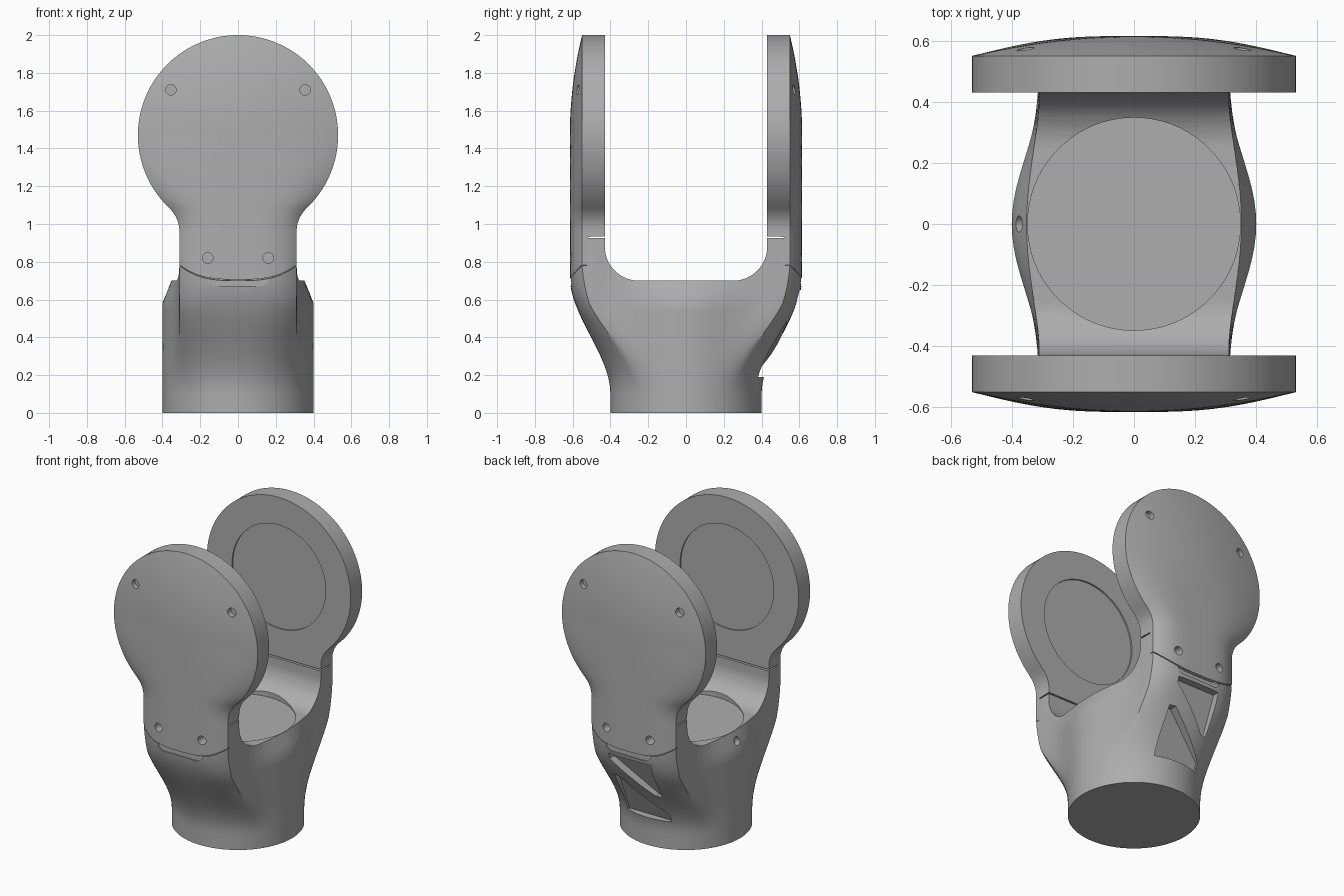
import bpy, bmesh, math
from mathutils import Vector, Matrix

if "Cube" in bpy.data.objects:
    bpy.data.objects.remove(bpy.data.objects["Cube"])

grey = bpy.data.materials.new("matte grey")
grey.use_nodes = True
COLOUR = (0.42, 0.42, 0.42, 1)
grey.diffuse_color = COLOUR
grey.node_tree.nodes["Principled BSDF"].inputs["Base Color"].default_value = COLOUR

RIM, BULGE = 0.55, 0.065       # outer rim depth and crown height of an arm
NECK, DISC, HUB = 0.31, 0.53, 1.47  # neck half width, disc radius, disc centre height


def finish(name, bm):
    bmesh.ops.recalc_face_normals(bm, faces=bm.faces)
    mesh = bpy.data.meshes.new(name)
    bm.to_mesh(mesh)
    bm.free()
    mesh.materials.append(grey)
    obj = bpy.data.objects.new(name, mesh)
    bpy.context.collection.objects.link(obj)
    return obj


def loft(name, rings):
    """Skin a stack of closed rings and cap both ends."""
    bm = bmesh.new()
    loops = [[bm.verts.new(p) for p in ring] for ring in rings]
    n = len(loops[0])
    for a, b in zip(loops, loops[1:]):
        for i in range(n):
            j = (i + 1) % n
            bm.faces.new((a[i], a[j], b[j], b[i]))
    bm.faces.new(loops[0])
    bm.faces.new(loops[-1])
    return finish(name, bm)


def cylinder(name, centre, axis, radius, depth, sides=64):
    bm = bmesh.new()
    turn = Vector(axis).to_track_quat('Z', 'Y').to_matrix().to_4x4()
    bmesh.ops.create_cone(bm, cap_ends=True, segments=sides, radius1=radius, radius2=radius,
                          depth=depth, matrix=Matrix.Translation(centre) @ turn)
    return finish(name, bm)


def carve(obj, cutters):
    for cutter in cutters:
        mod = obj.modifiers.new("cut", 'BOOLEAN')
        mod.operation = 'DIFFERENCE'
        mod.solver = 'EXACT'
        mod.object = cutter
        bpy.context.view_layer.objects.active = obj
        bpy.ops.object.modifier_apply(modifier=mod.name)
        bpy.data.objects.remove(cutter)


def smooth(obj):
    bpy.ops.object.select_all(action='DESELECT')
    obj.select_set(True)
    bpy.context.view_layer.objects.active = obj
    bpy.ops.object.shade_smooth_by_angle(angle=math.radians(28))


def seam_lift(x):
    return 0.08 * min(1, abs(x) / NECK) ** 3


# Body: round foot flaring into a wide saddle with two flat straps
def body_ring(level, rise, inset=False, count=128):
    ring = []
    for i in range(count):
        a = 2 * math.pi * i / count
        cx, cy = 0.4 * math.cos(a), 0.4 * math.sin(a)
        z = level + rise * seam_lift(cx)
        if abs(cx) <= NECK:
            tx = cx
            ty = math.copysign(RIM + BULGE * (1 - (cx / NECK) ** 4), cy)
        else:
            ty = RIM * cy / math.sqrt(0.16 - NECK ** 2)
            swell = 0.09 - max(0, min(0.09, 0.05 * (z - 0.58) / 0.12))
            tx = NECK + swell * (0.5 + 0.5 * math.cos(math.pi * min(abs(ty) / 0.45, 1)))
            tx = math.copysign(tx, cx)
        t = max(0, min(1, (level - 0.1) / 0.62))
        s = t * t * (3 - 2 * t)
        x, y = cx + s * (tx - cx), cy + s * (ty - cy)
        if inset:
            y = max(-0.525, min(0.525, y))
        ring.append((x, y, z))
    return ring


levels = [0, 0.1] + [0.1 + 0.04 * k for k in range(1, 13)] + [0.61, 0.64, 0.67, 0.70]
rings = [body_ring(z, max(0, (z - 0.58) / 0.12)) for z in levels]
rings += [body_ring(0.702, 1, True), body_ring(0.925, 0, True)]
body = loft("forked_body", rings)

# U-shaped opening with rounded corners
fillet = 0.18
arc = [(0.43 - fillet + fillet * math.sin(a), 0.70 + fillet - fillet * math.cos(a))
       for a in [math.pi / 2 * k / 16 for k in range(17)]]
half = arc + [(0.43, 1.3)]
profile = half + [(-y, z) for y, z in reversed(half)]
opening = loft("opening", [[(x, y, z) for y, z in profile] for x in (-0.7, 0.7)])

cutters = [opening,
           cylinder("floor_pocket", (0, 0, 0.845), (0, 0, 1), 0.348, 0.3, 96),
           cylinder("side_hole", (-0.375, 0, 0.64), (-0.9, 0, 0.4), 0.027, 0.08, 24)]


# Two triangular windows in the back strap, divided by a diagonal bar
def window(name, corners):
    floor = [(x, 0.36 + 0.42 * (z - 0.18), z) for x, z in corners]
    return loft(name, [floor, [(x, 0.8, z) for x, y, z in floor]])


cutters.append(window("upper_window", [(0.15, 0.65), (-0.16, 0.65), (-0.16, 0.39), (-0.12, 0.39),
                                       (0.15, 0.61)]))
cutters.append(window("lower_window", [(0.16, 0.48), (0.12, 0.48), (-0.16, 0.25), (-0.16, 0.19),
                                       (0.16, 0.19)]))

# Shallow pry notch under each arm cover
for side in (1, -1):
    tab = [(-0.16, 0.73), (0.16, 0.73), (0.16, 0.69), (0.13, 0.672), (-0.13, 0.672), (-0.16, 0.69)]
    cutters.append(loft("notch", [[(x, side * y, z) for x, z in tab] for y in (0.602, 0.7)]))
carve(body, cutters)
smooth(body)


# Arms: crowned disc paddles running down into a narrow neck
def half_width(z):
    if z >= 1.09:
        return max(0.004, math.sqrt(max(0, DISC ** 2 - (z - HUB) ** 2)))
    return NECK + 0.059 * max(0, (z - 0.95) / 0.14) ** 2.44


def arm_ring(level, side, steps=40):
    w = half_width(level)
    fade = max(0, 1 - (level - 0.70) / 0.2)
    outer, inner = [], []
    for i in range(steps + 1):
        x = w * -math.cos(math.pi * i / steps)
        z = level + fade * seam_lift(x)
        if level > HUB:
            crown = 1 - min(1, math.hypot(x, level - HUB) / DISC) ** 2
        else:
            power = 2 + 2 * min(1, (HUB - level) / 0.45)
            crown = 1 - min(1, abs(x) / w) ** power
        outer.append((x, side * (RIM + BULGE * crown), z))
        inner.append((x, side * (0.43 if level > 0.933 else 0.52), z))
    return outer + inner[::-1]


start = math.asin((1.09 - HUB) / DISC)
arm_levels = [0.706, 0.74, 0.78, 0.82, 0.86, 0.90, 0.932, 0.935]
arm_levels += [0.95 + 0.0175 * k for k in range(8)]
arm_levels += [HUB + DISC * math.sin(start + (math.pi / 2 - start) * k / 40) for k in range(41)]

for side, name in ((-1, "front_arm"), (1, "back_arm")):
    arm = loft(name, [arm_ring(z, side) for z in arm_levels])
    cuts = [cylinder("hub_recess", (0, side * 0.42, HUB), (0, 1, 0), 0.345, 0.04, 96)]
    for x, z in ((0.355, 1.71), (-0.355, 1.71), (0.16, 0.82), (-0.16, 0.82)):
        cuts.append(cylinder("screw_hole", (x, side * 0.60, z), (0, 1, 0), 0.028, 0.12, 24))
    carve(arm, cuts)
    smooth(arm)
